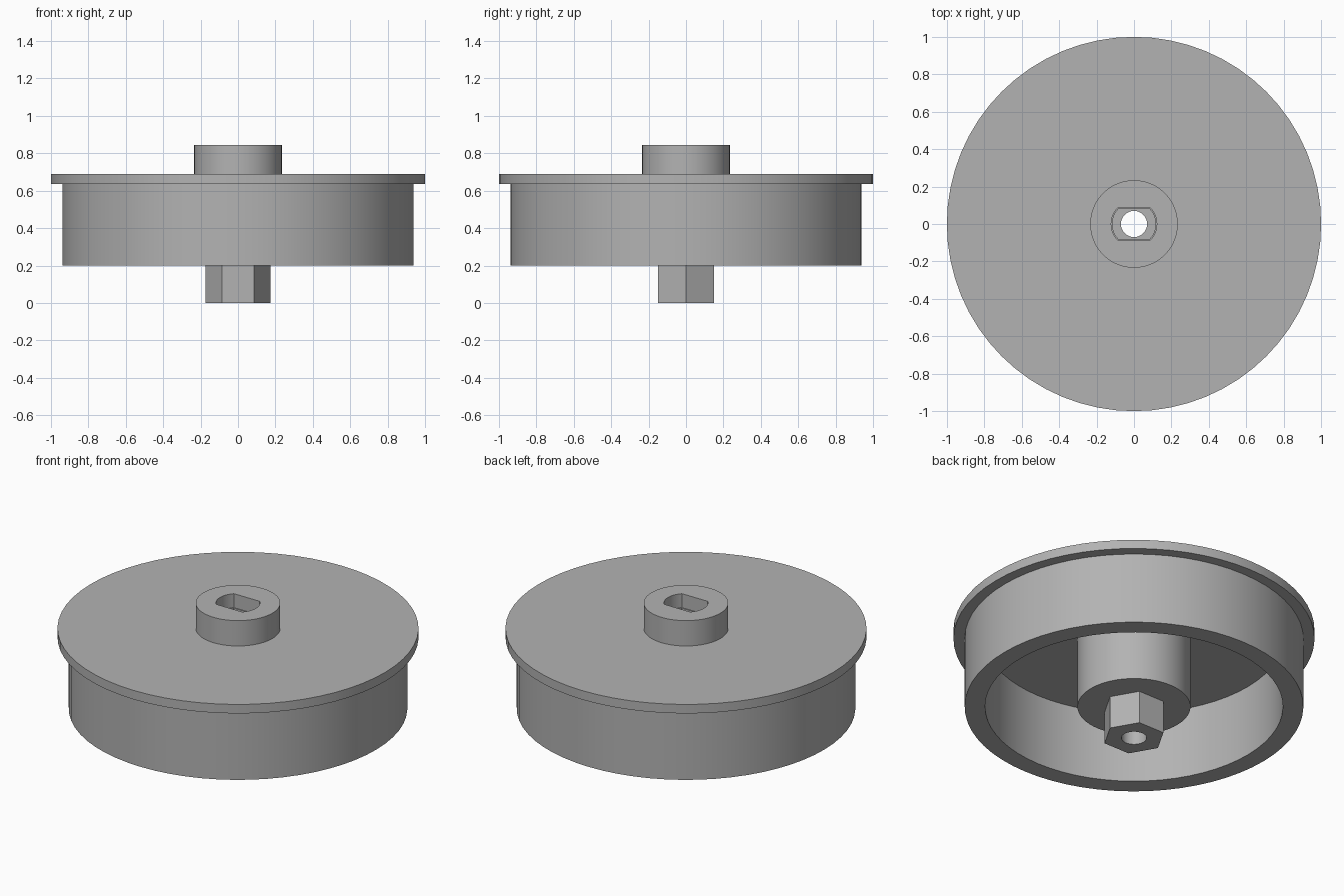
import bpy, bmesh, math

if "Cube" in bpy.data.objects:
    bpy.data.objects.remove(bpy.data.objects["Cube"], do_unlink=True)

SEGMENTS = 64

grey = bpy.data.materials.new("plain grey")
grey.use_nodes = True
grey.diffuse_color = (0.45, 0.45, 0.45, 1)
grey.node_tree.nodes["Principled BSDF"].inputs["Base Color"].default_value = (0.45, 0.45, 0.45, 1)


def make_object(name, bm):
    bmesh.ops.recalc_face_normals(bm, faces=bm.faces)
    mesh = bpy.data.meshes.new(name)
    bm.to_mesh(mesh)
    bm.free()
    mesh.materials.append(grey)
    obj = bpy.data.objects.new(name, mesh)
    bpy.context.collection.objects.link(obj)
    return obj


def lathe(name, profile):
    """Revolve (radius, z) points, starting and ending on the axis."""
    bm = bmesh.new()
    verts = [bm.verts.new((r, 0, z)) for r, z in profile]
    edges = [bm.edges.new(pair) for pair in zip(verts, verts[1:])]
    bmesh.ops.spin(bm, geom=verts + edges, cent=(0, 0, 0), axis=(0, 0, 1),
                   angle=math.tau, steps=SEGMENTS)
    bmesh.ops.remove_doubles(bm, verts=bm.verts, dist=1e-4)
    return make_object(name, bm)


def prism(name, outline, bottom, top):
    """Extrude a flat outline from one height to another."""
    bm = bmesh.new()
    face = bm.faces.new([bm.verts.new((x, y, bottom)) for x, y in outline])
    new = bmesh.ops.extrude_face_region(bm, geom=[face])["geom"]
    bmesh.ops.translate(bm, vec=(0, 0, top - bottom),
                        verts=[v for v in new if isinstance(v, bmesh.types.BMVert)])
    return make_object(name, bm)


def circle(radius, count):
    return [(radius * math.cos(math.tau * i / count), radius * math.sin(math.tau * i / count))
            for i in range(count)]


def double_flat(radius, half_width, steps=12):
    """Round outline with two flats facing front and back."""
    limit = math.asin(half_width / radius)
    angles = [side + limit * (2 * i / steps - 1) for side in (0, math.pi) for i in range(steps + 1)]
    return [(radius * math.cos(a), radius * math.sin(a)) for a in angles]


def combine(target, tool, operation):
    mod = target.modifiers.new(operation.lower(), "BOOLEAN")
    mod.operation = operation
    mod.solver = "EXACT"
    mod.object = tool
    bpy.context.view_layer.objects.active = target
    bpy.ops.object.modifier_apply(modifier=mod.name)
    bpy.data.objects.remove(tool, do_unlink=True)


# Wheel: hub, hollow underside, drum wall, flange and top boss
wheel = lathe("flanged_wheel", [
    (0, 0.2), (0.313, 0.2), (0.313, 0.635), (0.825, 0.635), (0.825, 0.2),
    (0.938, 0.2), (0.938, 0.635), (1, 0.635), (1, 0.69),
    (0.234, 0.69), (0.234, 0.845), (0, 0.845)])

# Hexagonal drive peg below the hub
combine(wheel, prism("hex_peg", circle(0.173, 6), 0, 0.3), "UNION")

# Shaft socket with a slightly wider mouth, and the through bore
combine(wheel, prism("socket_mouth", double_flat(0.122, 0.085), 0.76, 0.9), "DIFFERENCE")
combine(wheel, prism("socket", double_flat(0.116, 0.079), 0.4, 0.8), "DIFFERENCE")
combine(wheel, prism("bore", circle(0.07, 32), -0.1, 0.6), "DIFFERENCE")

# Smooth round walls with crisp edges
bpy.ops.object.select_all(action="DESELECT")
wheel.select_set(True)
bpy.context.view_layer.objects.active = wheel
bpy.ops.object.shade_smooth_by_angle(angle=math.radians(30))
